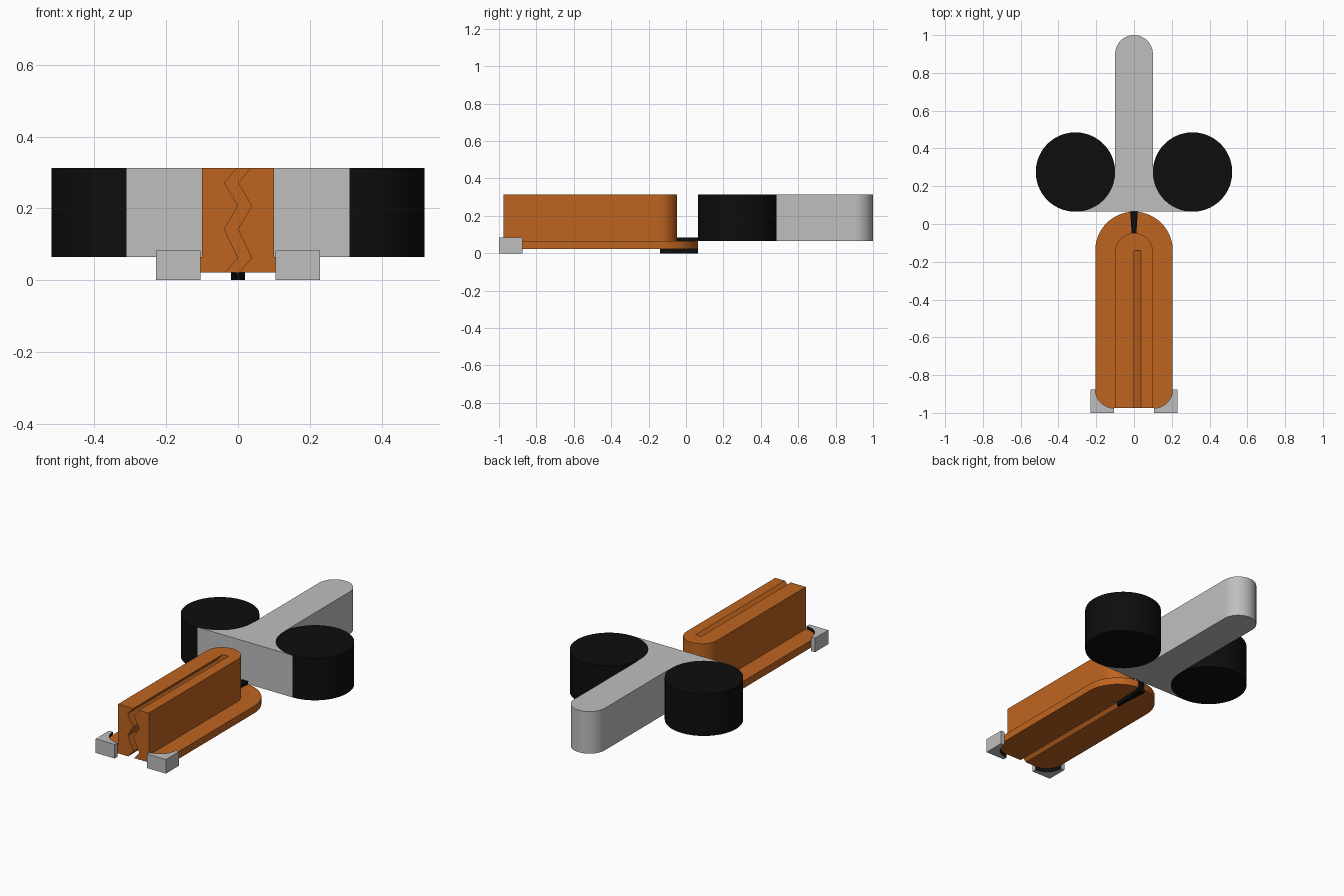
import bpy, bmesh, math

if "Cube" in bpy.data.objects:
    bpy.data.objects.remove(bpy.data.objects["Cube"])


def material(name, rgb):
    m = bpy.data.materials.new(name)
    m.diffuse_color = (*rgb, 1)
    m.use_nodes = True
    m.node_tree.nodes["Principled BSDF"].inputs["Base Color"].default_value = m.diffuse_color
    return m


ORANGE = material("orange", (0.52, 0.127, 0.014))
GREY = material("light grey", (0.52, 0.52, 0.52))
BLACK = material("black", (0.004, 0.004, 0.004))


def arc(cx, cy, r, a0, a1, n=16):
    """Points along an arc, angles in degrees."""
    angles = [math.radians(a0 + (a1 - a0) * i / n) for i in range(n + 1)]
    return [(cx + r * math.cos(a), cy + r * math.sin(a)) for a in angles]


def mirrored(half):
    """Close a right-hand half outline with its mirror image."""
    return half + [(-x, y) for x, y in reversed(half)]


def prism(name, points, low, high, mat, upright=False):
    """Extrude an outline along z, or along y when upright."""
    bm = bmesh.new()
    verts = [bm.verts.new((a, low, b) if upright else (a, b, low)) for a, b in points]
    bmesh.ops.remove_doubles(bm, verts=verts, dist=1e-5)
    face = bm.faces.new([v for v in verts if v.is_valid])
    new = bmesh.ops.extrude_face_region(bm, geom=[face])["geom"]
    step = (0, high - low, 0) if upright else (0, 0, high - low)
    bmesh.ops.translate(bm, vec=step, verts=[v for v in new if isinstance(v, bmesh.types.BMVert)])
    bmesh.ops.recalc_face_normals(bm, faces=bm.faces)
    mesh = bpy.data.meshes.new(name)
    bm.to_mesh(mesh)
    bm.free()
    obj = bpy.data.objects.new(name, mesh)
    bpy.context.collection.objects.link(obj)
    mesh.materials.append(mat)
    return obj


def activate(obj):
    bpy.ops.object.select_all(action="DESELECT")
    obj.select_set(True)
    bpy.context.view_layer.objects.active = obj


def smooth(obj):
    activate(obj)
    bpy.ops.object.shade_smooth_by_angle(angle=math.radians(30))


# Base plate: round back end, rounded front corners
plate = prism("base_plate", mirrored(
    arc(0.105, -0.875, 0.1, -90, 0) + arc(0, -0.14, 0.205, 0, 90, 24)),
    0.022, 0.065, ORANGE)

# Tall block with a round back end
block = prism("tall_block", mirrored(
    [(0.1, -0.975)] + arc(0, -0.148, 0.1, 0, 90)), 0.065, 0.313, ORANGE)

# Zigzag slot through block and plate
left = [(0.005, 0.32), (-0.038, 0.272), (0, 0.207), (-0.038, 0.142), (0, 0.062), (-0.045, 0.01)]
slot = prism("slot_cutter", left + [(x + 0.038, z) for x, z in reversed(left)],
             -1.1, -0.14, ORANGE, upright=True)
for part in (plate, block):
    mod = part.modifiers.new("slot", "BOOLEAN")
    mod.operation, mod.object, mod.solver = "DIFFERENCE", slot, "EXACT"
    activate(part)
    bpy.ops.object.modifier_apply(modifier="slot")
    smooth(part)
bpy.data.objects.remove(slot)

# Handle: stem with round end, flared into the two discs
handle = prism("handle", mirrored(
    [(0.31, 0.065)] + arc(0.31, 0.275, 0.21, 270, 180, 24)[1:] + arc(0, 0.9, 0.1, 0, 90)),
    0.065, 0.313, GREY)
smooth(handle)

for side, s in (("left", -1), ("right", 1)):
    # Black discs beside the stem
    smooth(prism(side + "_disc", arc(s * 0.31, 0.275, 0.21, 0, 360, 96), 0.065, 0.313, BLACK))

    # Front corner clips, hollowed around the plate corner
    curve = arc(0.105, -0.875, 0.1, 0, -90)
    outline = curve + [(0.105, -1), (0.229, -1), (0.229, -0.875)]
    clip = prism(side + "_clip", [(s * x, y) for x, y in outline], 0, 0.083, GREY)
    clip.data.materials.append(BLACK)
    for f in clip.data.polygons:
        d = math.hypot(abs(f.center.x) - 0.105, f.center.y + 0.875)
        if abs(f.normal.z) < 0.5 and d < 0.101:
            f.material_index = 1
    smooth(clip)

# Tapered black wedge joining plate and handle
prism("wedge", mirrored([(0.006, -0.14), (0.02, 0.065)]), 0, 0.083, BLACK)
